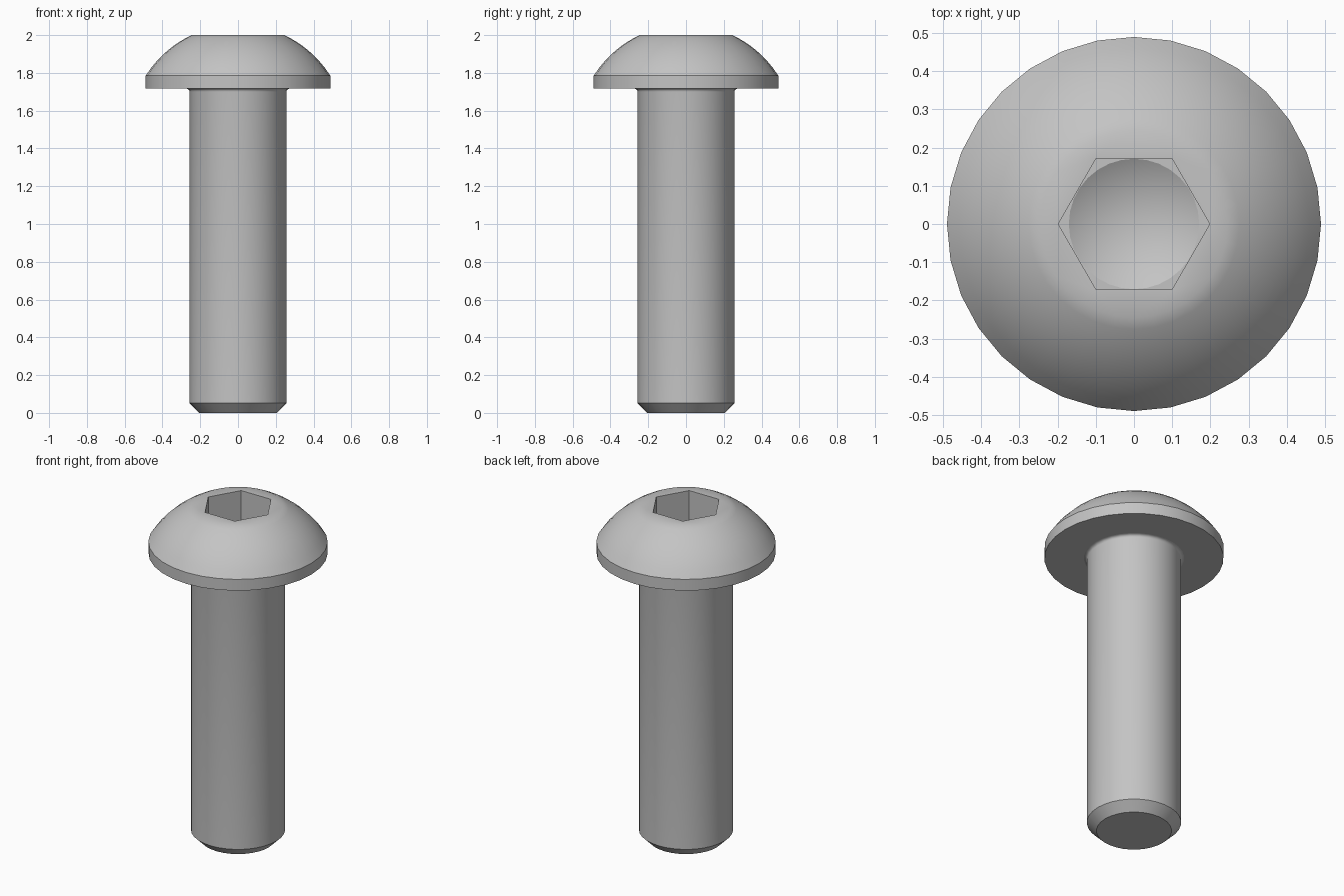
import bpy, bmesh
from math import sin, cos, pi, sqrt, radians

cube = bpy.data.objects.get("Cube")
if cube:
    bpy.data.objects.remove(cube, do_unlink=True)

SIDES = 32
UNDER, TOP = 1.717, 2.0      # head underside and crown
SHANK_R, FILLET_R = 0.257, 0.274
RIM_R, RIM_Z, CROWN_R = 0.489, 1.785, 0.245
HEX_R, SOCKET_Z, TIP_Z = 0.198, 1.82, 1.72

steel = bpy.data.materials.new("grey steel")
steel.use_nodes = True
steel.diffuse_color = (0.55, 0.55, 0.55, 1)
steel.node_tree.nodes["Principled BSDF"].inputs["Base Color"].default_value = (0.55, 0.55, 0.55, 1)


def ring(bm, radius, z, sides=SIDES):
    return [bm.verts.new((radius * cos(2 * pi * i / sides), radius * sin(2 * pi * i / sides), z))
            for i in range(sides)]


def skin(bm, rings):
    for a, b in zip(rings, rings[1:]):
        n = len(a)
        for i in range(n):
            j = (i + 1) % n
            bm.faces.new((a[i], a[j], b[j], b[i]))


def fill_between(bm, outer, inner):
    edges = []
    for loop in (outer, inner):
        for i, v in enumerate(loop):
            w = loop[(i + 1) % len(loop)]
            edges.append(bm.edges.get((v, w)) or bm.edges.new((v, w)))
    bmesh.ops.triangle_fill(bm, use_beauty=True, edges=edges, normal=(0, 0, 1))


def finish(bm, name):
    mesh = bpy.data.meshes.new(name)
    bm.to_mesh(mesh)
    bm.free()
    mesh.materials.append(steel)
    obj = bpy.data.objects.new(name, mesh)
    bpy.context.collection.objects.link(obj)
    bpy.ops.object.select_all(action='DESELECT')
    obj.select_set(True)
    bpy.context.view_layer.objects.active = obj
    bpy.ops.object.shade_smooth_by_angle(angle=radians(28))
    return obj


# Button head: flat underside, short rim, spherical dome
bm = bmesh.new()
centre = (RIM_Z + TOP) / 2 - (RIM_R ** 2 - CROWN_R ** 2) / (2 * (TOP - RIM_Z))
sphere = sqrt(CROWN_R ** 2 + (TOP - centre) ** 2)
rings = [ring(bm, FILLET_R, UNDER), ring(bm, RIM_R, UNDER)]
STEPS = 8
for k in range(STEPS + 1):
    r = RIM_R + (CROWN_R - RIM_R) * k / STEPS
    rings.append(ring(bm, r, centre + sqrt(sphere ** 2 - r ** 2)))
skin(bm, rings)

# Hexagonal socket with a drilled conical bottom
hex_top = ring(bm, HEX_R, TOP, 6)
hex_low = ring(bm, HEX_R, SOCKET_Z, 6)
skin(bm, [hex_top, hex_low])
fill_between(bm, rings[-1], hex_top)
drill = ring(bm, HEX_R * cos(pi / 6) - 0.001, SOCKET_Z)
fill_between(bm, hex_low, drill)
tip = bm.verts.new((0, 0, TIP_Z))
for i in range(SIDES):
    bm.faces.new((drill[i], drill[(i + 1) % SIDES], tip))
for f in bm.faces:
    f.normal_update()
    # Level faces above the underside must look up
    if abs(f.normal.z) > 0.99 and f.calc_center_median().z > UNDER + 0.01 and f.normal.z < 0:
        f.normal_flip()
# Underside looks down
for f in bm.faces:
    if all(abs(v.co.z - UNDER) < 1e-4 for v in f.verts) and f.normal.z > 0:
        f.normal_flip()
finish(bm, "button_head")

# Shank with chamfered end and small fillet under the head
bm = bmesh.new()
rings = [ring(bm, 0.205, 0), ring(bm, SHANK_R, 0.052)]
fillet = FILLET_R - SHANK_R
for k in range(5):
    a = k / 4 * pi / 2
    rings.append(ring(bm, FILLET_R - fillet * cos(a), UNDER - fillet + fillet * sin(a)))
skin(bm, rings)
bm.faces.new(rings[0][::-1])
finish(bm, "shank")
